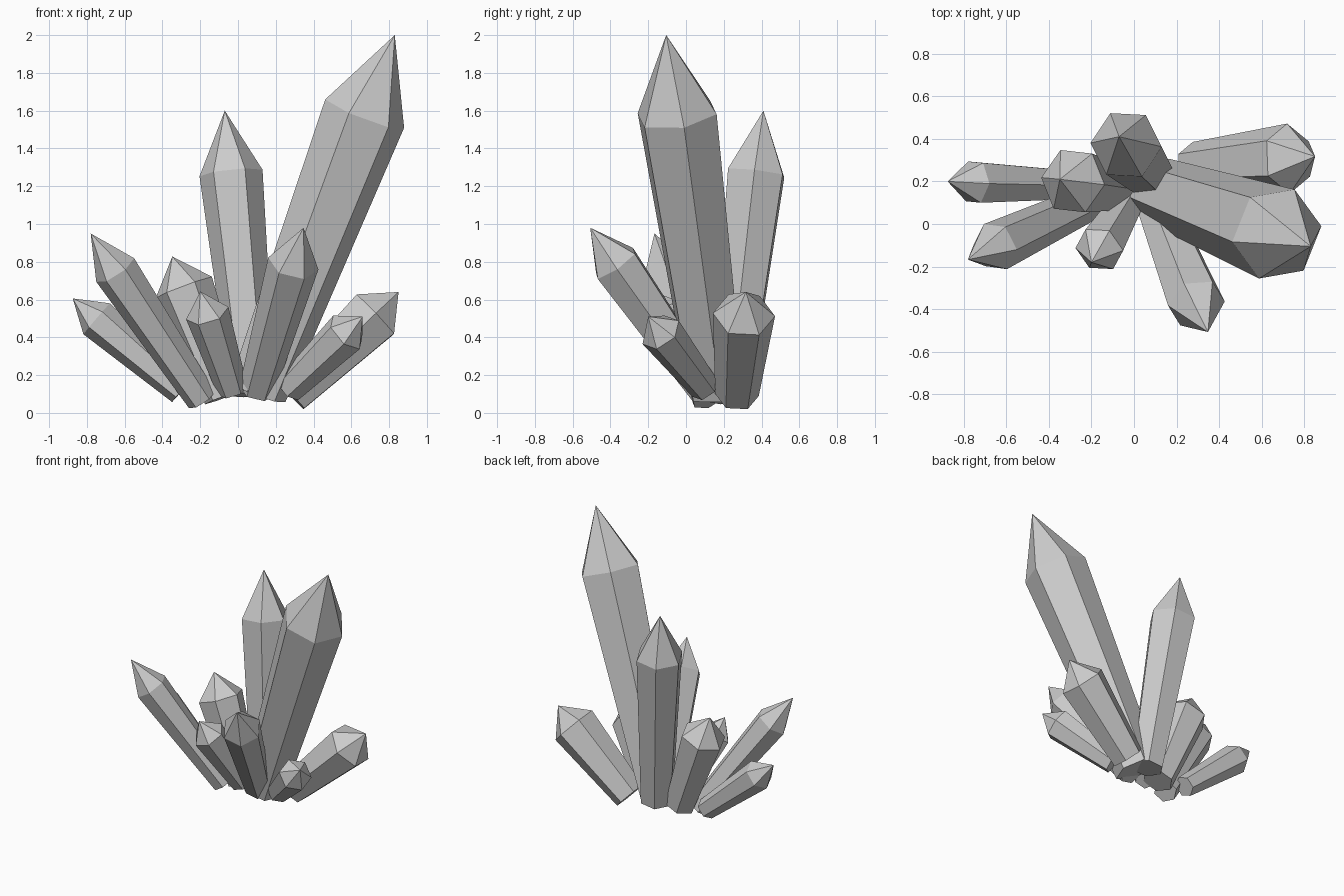
import bpy, bmesh
from math import cos, sin, radians
from mathutils import Vector, Quaternion

if "Cube" in bpy.data.objects:
    bpy.data.objects.remove(bpy.data.objects["Cube"])

TIP_SHARE = 0.22    # pointed cap as a share of the full length
BASE_SHARE = 0.70   # root radius compared with shoulder radius


def crystal(name, base, tip, radius, facing):
    """Six-sided crystal; facing = compass angle (degrees) of one of its edges."""
    base, tip = Vector(base), Vector(tip)
    axis = (tip - base).normalized()
    shoulder = tip.lerp(base, TIP_SHARE)
    c, s = cos(radians(facing)), sin(radians(facing))
    edge = Vector((c, s, -(axis.x * c + axis.y * s) / axis.z)).normalized()
    spokes = [Quaternion(axis, radians(60 * i)) @ edge for i in range(6)]

    bm = bmesh.new()
    low = [bm.verts.new(base + d * radius * BASE_SHARE) for d in spokes]
    high = [bm.verts.new(shoulder + d * radius) for d in spokes]
    point = bm.verts.new(tip)
    bm.faces.new(low[::-1])
    for i in range(6):
        j = (i + 1) % 6
        bm.faces.new((low[i], low[j], high[j], high[i]))
        bm.faces.new((high[i], high[j], point))
    mesh = bpy.data.meshes.new(name)
    bm.to_mesh(mesh)
    bm.free()
    bpy.context.collection.objects.link(bpy.data.objects.new(name, mesh))


# Tall crystals
crystal("main_crystal", (0.105, 0.16, 0.11), (0.83, -0.105, 2.0), 0.225, 10)
crystal("back_crystal", (0.08, 0.235, 0.10), (-0.07, 0.41, 1.60), 0.168, -3)
# Front crystals
crystal("front_crystal", (0.10, 0.10, 0.12), (0.347, -0.507, 0.98), 0.137, 4)
crystal("front_small_crystal", (-0.03, 0.10, 0.12), (-0.20, -0.18, 0.643), 0.117, 177)
# Left crystals
crystal("left_long_crystal", (-0.19, 0.11, 0.07), (-0.78, -0.167, 0.95), 0.119, 117)
crystal("left_low_crystal", (-0.30, 0.185, 0.115), (-0.875, 0.20, 0.606), 0.108, 107)
crystal("left_stout_crystal", (-0.07, 0.17, 0.085), (-0.348, 0.21, 0.828), 0.16, 235)
# Right crystals
crystal("right_small_crystal", (0.27, 0.10, 0.13), (0.66, -0.20, 0.51), 0.115, 163)
crystal("right_low_crystal", (0.28, 0.27, 0.095), (0.85, 0.317, 0.64), 0.165, 92)
